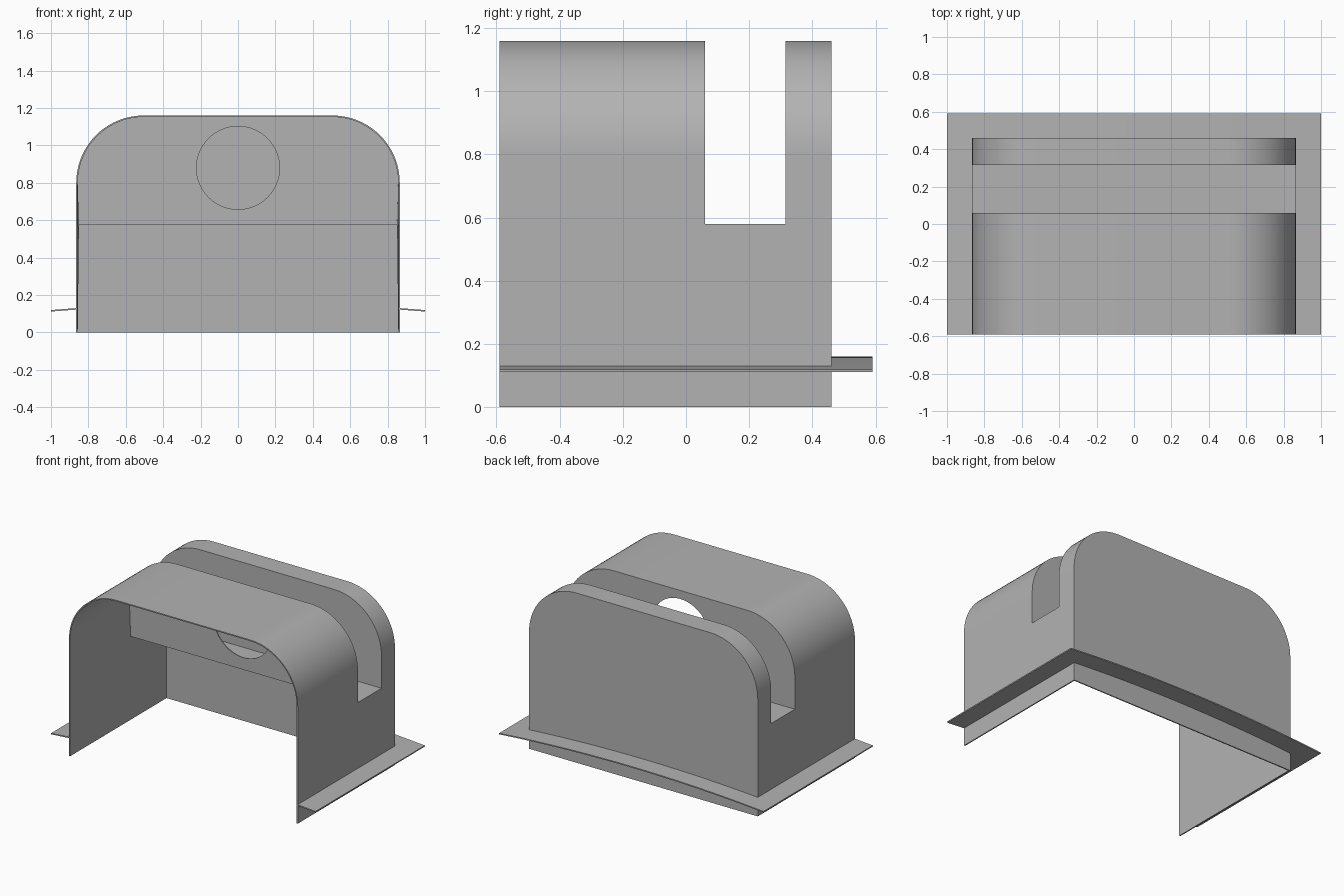
import bpy, bmesh, math

cube = bpy.data.objects.get("Cube")
if cube:
    bpy.data.objects.remove(cube, do_unlink=True)

HALF_W, HEIGHT, RADIUS = 0.865, 1.16, 0.36
FRONT, SLOT_A, SLOT_B, BACK = -0.59, 0.06, 0.315, 0.46
SLOT_Z, WALL = 0.58, 0.008

grey = bpy.data.materials.new("plain grey")
grey.use_nodes = True
grey.diffuse_color = (0.45, 0.45, 0.45, 1)
grey.node_tree.nodes["Principled BSDF"].inputs["Base Color"].default_value = grey.diffuse_color


def make_sheet(name, faces, thickness, facing):
    """Join corner loops into one sheet, turn it outward and thicken it inward."""
    bm = bmesh.new()
    for loop in faces:
        bm.faces.new([bm.verts.new(p) for p in loop])
    bmesh.ops.remove_doubles(bm, verts=bm.verts, dist=1e-4)
    bmesh.ops.recalc_face_normals(bm, faces=bm.faces)
    bm.normal_update()
    axis = max(range(3), key=lambda i: facing[i])
    probe = max(bm.faces, key=lambda f: f.calc_center_median()[axis])
    if probe.normal[axis] < 0:
        bmesh.ops.reverse_faces(bm, faces=bm.faces)
    mesh = bpy.data.meshes.new(name)
    bm.to_mesh(mesh)
    bm.free()
    mesh.materials.append(grey)
    obj = bpy.data.objects.new(name, mesh)
    bpy.context.collection.objects.link(obj)
    solid = obj.modifiers.new("thickness", "SOLIDIFY")
    solid.thickness = thickness
    solid.offset = -1
    solid.use_even_offset = True
    return obj


def finish(obj):
    """Apply the modifiers and smooth the rounded parts."""
    bpy.ops.object.select_all(action="DESELECT")
    obj.select_set(True)
    bpy.context.view_layer.objects.active = obj
    for mod in list(obj.modifiers):
        bpy.ops.object.modifier_apply(modifier=mod.name)
    bpy.ops.object.shade_smooth_by_angle(angle=math.radians(30))


# Arch profile from the right foot over the top to the left foot
STEPS = 20
corner = [(HALF_W - RADIUS * (1 - math.cos(a)), HEIGHT - RADIUS * (1 - math.sin(a)))
          for a in (math.pi / 2 * i / STEPS for i in range(STEPS + 1))]
half = [(HALF_W, 0), (HALF_W, SLOT_Z)] + corner
profile = half + [(-x, z) for x, z in reversed(half)]
upper = profile[1:-1]

# Housing: arched skin, slot walls and floor, back panel
faces = []
for y0, y1 in ((FRONT, SLOT_A), (SLOT_A, SLOT_B), (SLOT_B, BACK)):
    for (xa, za), (xb, zb) in zip(profile, profile[1:]):
        if y0 == SLOT_A and max(za, zb) > SLOT_Z + 0.001:
            continue
        faces.append([(xa, y0, za), (xb, y0, zb), (xb, y1, zb), (xa, y1, za)])
for y in (SLOT_A, SLOT_B):
    faces.append([(x, y, z) for x, z in upper])
faces.append([(x, BACK, z) for x, z in profile])
faces.append([(s * HALF_W, y, SLOT_Z) for s, y in
              ((-1, SLOT_A), (1, SLOT_A), (1, SLOT_B), (-1, SLOT_B))])
housing = make_sheet("housing", faces, WALL, (0, 1, 0))

# Round opening through the front wall of the slot
bpy.ops.mesh.primitive_cylinder_add(vertices=64, radius=0.222, depth=0.1,
                                    location=(0, SLOT_A, 0.88),
                                    rotation=(math.pi / 2, 0, 0))
cutter = bpy.context.object
cutter.name = "opening_cutter"
cutter.hide_render = True
cut = housing.modifiers.new("opening", "BOOLEAN")
cut.object = cutter
cut.operation = "DIFFERENCE"
cut.solver = "EXACT"
finish(housing)
bpy.data.objects.remove(cutter, do_unlink=True)


# Gently crowned flange round the sides and back
def crown(x):
    return 0.16 - 0.04 * x * x


xs = [-1] + [HALF_W * (i / 12 - 1) for i in range(25)] + [1]
faces = []
for xa, xb in zip(xs, xs[1:]):
    for y0, y1 in ((FRONT, BACK), (BACK, 0.59)):
        if y0 == FRONT and abs(xa + xb) / 2 < HALF_W:
            continue
        faces.append([(xa, y0, crown(xa)), (xb, y0, crown(xb)),
                      (xb, y1, crown(xb)), (xa, y1, crown(xa))])
finish(make_sheet("flange", faces, 0.008, (0, 0, 1)))
